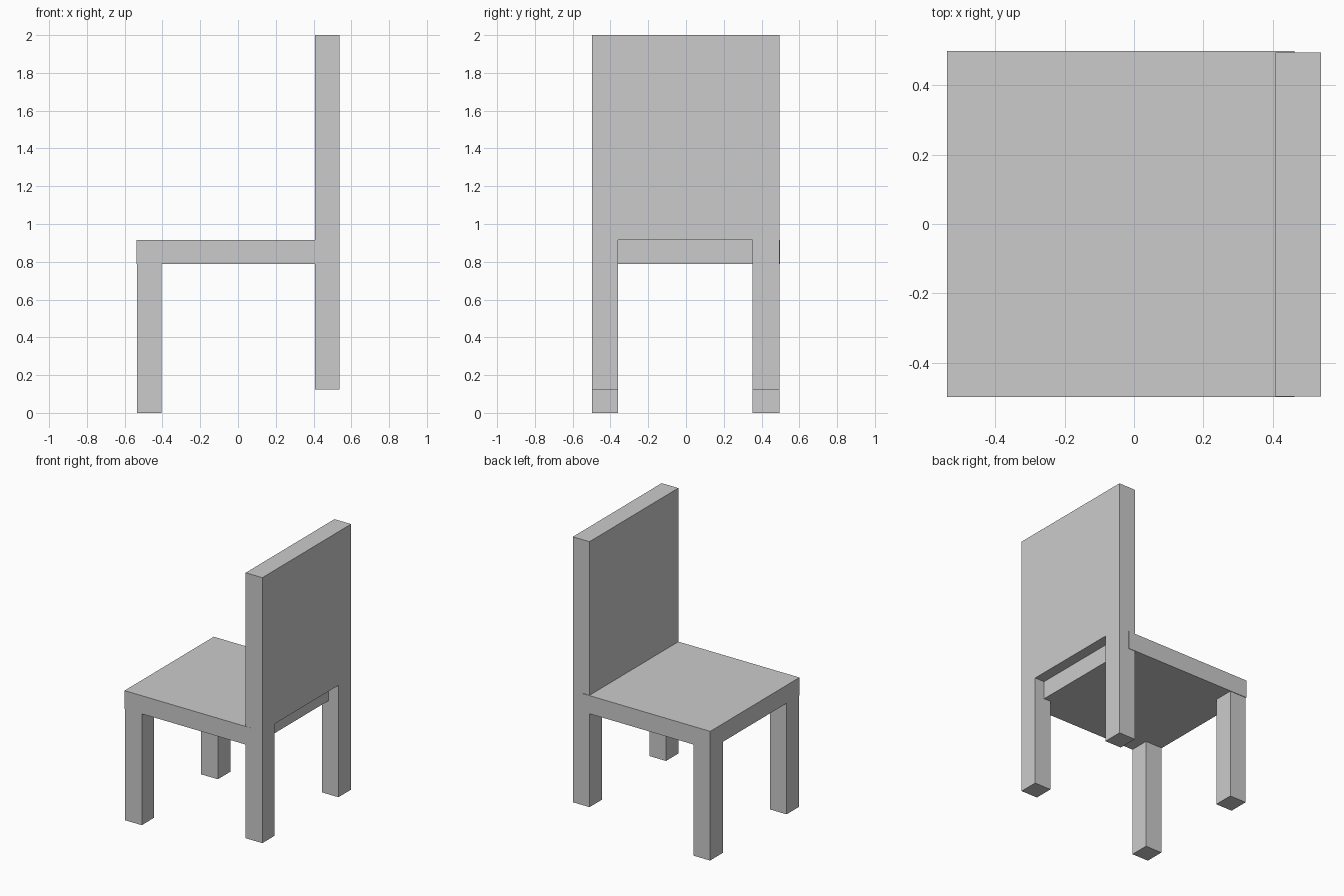
import bpy, bmesh

if "Cube" in bpy.data.objects:
    bpy.data.objects.remove(bpy.data.objects["Cube"])


def box(name, lo, hi):
    """Axis-aligned box between two corners."""
    bm = bmesh.new()
    bmesh.ops.create_cube(bm, size=1)
    for v in bm.verts:
        v.co = [(a + b) / 2 + c * (b - a) for a, b, c in zip(lo, hi, v.co)]
    return finish(name, bm)


def finish(name, bm):
    bmesh.ops.recalc_face_normals(bm, faces=bm.faces[:])
    mesh = bpy.data.meshes.new(name)
    bm.to_mesh(mesh)
    bm.free()
    obj = bpy.data.objects.new(name, mesh)
    bpy.context.collection.objects.link(obj)
    return obj


SEAT_BOTTOM, SEAT_TOP = 0.787, 0.915
LEG_Y = {"right": (-0.497, -0.36), "left": (0.352, 0.494)}

# Seat slab, its rear edge let into the back legs
box("seat", (-0.538, -0.498, SEAT_BOTTOM), (0.462, 0.498, SEAT_TOP))

# Front legs
for side, (y0, y1) in LEG_Y.items():
    box(f"front_leg_{side}", (-0.534, y0, 0), (-0.404, y1, SEAT_BOTTOM))

# Backrest and rear legs: one arch-shaped board
(a, b), (c, d) = LEG_Y["right"], LEG_Y["left"]
foot, top = 0.125, 2.0
arch = [(a, foot), (b, foot), (b, SEAT_TOP), (c, SEAT_TOP),
        (c, foot), (d, foot), (d, top), (a, top)]
bm = bmesh.new()
face = bm.faces.new([bm.verts.new((0.408, y, z)) for y, z in arch])
ext = bmesh.ops.extrude_face_region(bm, geom=[face], use_keep_orig=True)
bmesh.ops.translate(bm, vec=(0.13, 0, 0),
                    verts=[g for g in ext["geom"] if isinstance(g, bmesh.types.BMVert)])
finish("backrest_and_rear_legs", bm)
